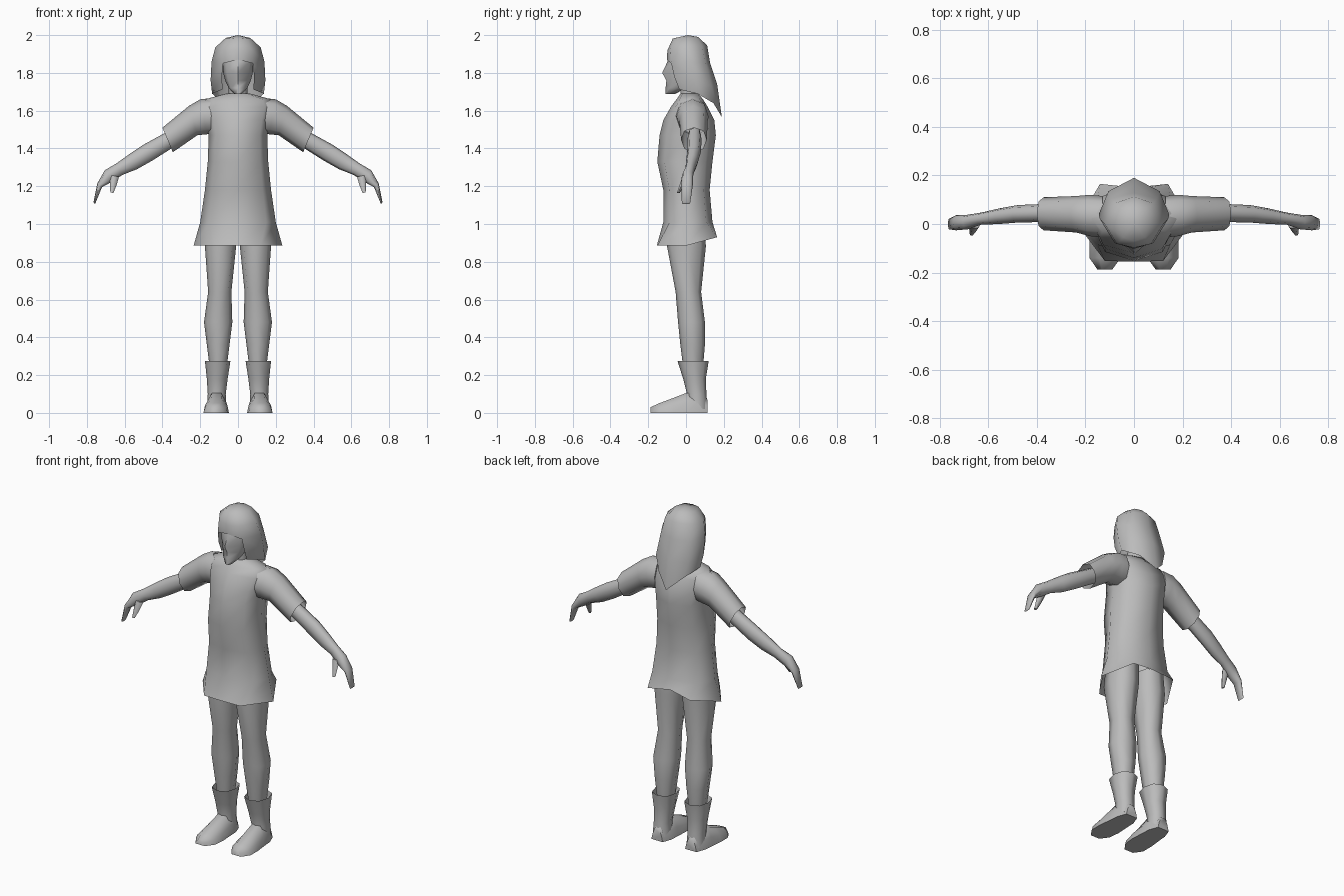
import bpy, bmesh, math
from mathutils import Vector

if "Cube" in bpy.data.objects:
    bpy.data.objects.remove(bpy.data.objects["Cube"])

grey = bpy.data.materials.new("plain_grey")
grey.diffuse_color = (0.5, 0.5, 0.5, 1)
grey.use_nodes = True
grey.node_tree.nodes["Principled BSDF"].inputs["Base Color"].default_value = grey.diffuse_color


def finish(name, bm, mirror=False, angle=60):
    bmesh.ops.remove_doubles(bm, verts=bm.verts, dist=0.0005)
    bmesh.ops.recalc_face_normals(bm, faces=bm.faces)
    me = bpy.data.meshes.new(name)
    bm.to_mesh(me)
    bm.free()
    me.materials.append(grey)
    ob = bpy.data.objects.new(name, me)
    bpy.context.collection.objects.link(ob)
    bpy.ops.object.select_all(action='DESELECT')
    bpy.context.view_layer.objects.active = ob
    ob.select_set(True)
    bpy.ops.object.shade_smooth_by_angle(angle=math.radians(angle))
    if mirror:
        m = ob.modifiers.new("mirror", 'MIRROR')
        m.merge_threshold = 0.0005
    return ob


def ring(c, u, v, n=8, power=1.0):
    """Closed section around c with half axes u and v; power below 1 squares it."""
    c, u, v = Vector(c), Vector(u), Vector(v)
    f = lambda t: math.copysign(abs(t) ** power, t) if abs(t) > 1e-6 else 0
    return [c + u * f(math.cos(2 * math.pi * i / n)) + v * f(math.sin(2 * math.pi * i / n))
            for i in range(n)]


def flat(z, x0, x1, y0, y1, n=8, power=0.85):
    """Horizontal section filling a box."""
    return ring(((x0 + x1) / 2, (y0 + y1) / 2, z), ((x1 - x0) / 2, 0, 0),
                (0, (y1 - y0) / 2, 0), n, power)


def limb(xt, zt, xb, zb, y, d, n=8):
    """Section across an arm, from its upper to its lower outline point."""
    return ring(((xt + xb) / 2, y, (zt + zb) / 2), ((xt - xb) / 2, 0, (zt - zb) / 2),
                (0, d, 0), n, 0.9)


def loft(name, rings, start=False, end=False, mirror=False, angle=60):
    bm = bmesh.new()
    rows = [[bm.verts.new(p) for p in r] for r in rings]
    n = len(rows[0])
    for a, b in zip(rows, rows[1:]):
        for i in range(n):
            j = (i + 1) % n
            bm.faces.new((a[i], a[j], b[j], b[i]))
    if start:
        bm.faces.new(rows[0])
    if end:
        bm.faces.new(rows[-1])
    return finish(name, bm, mirror, angle)


# Tunic body: flared hem, narrow waist, sloped shoulders
hem = [Vector(p) for p in ((.235, 0, .885), (.14, .165, .93), (0, .15, .95), (-.14, .165, .93),
                           (-.235, 0, .885), (-.12, -.152, .885), (0, -.155, .885), (.12, -.152, .885))]
body = [hem] + [flat(z, -w, w, a, b) for z, w, a, b in (
    (1.01, .20, -.12, .14), (1.18, .175, -.12, .125), (1.33, .16, -.152, .14),
    (1.47, .155, -.14, .158), (1.55, .17, -.12, .15), (1.62, .19, -.08, .115),
    (1.66, .175, -.05, .09), (1.69, .065, -.03, .065))]
loft("tunic", body, end=True)

# Short sleeves
loft("sleeve", [limb(*s) for s in (
    (.13, 1.668, .13, 1.48, .03, .085), (.20, 1.66, .165, 1.475, .035, .085),
    (.26, 1.625, .215, 1.47, .04, .075), (.40, 1.51, .345, 1.38, .042, .068))],
    start=True, mirror=True)

# Forearm and curved hand
loft("forearm_and_hand", [limb(*s) for s in (
    (.34, 1.51, .30, 1.43, .045, .035), (.40, 1.475, .36, 1.395, .045, .037),
    (.50, 1.42, .455, 1.335, .042, .036), (.575, 1.37, .535, 1.29, .032, .032),
    (.645, 1.32, .612, 1.26, .022, .025), (.705, 1.285, .665, 1.225, .008, .03),
    (.745, 1.215, .72, 1.195, .005, .031), (.765, 1.115, .757, 1.105, 0, .022))],
    start=True, end=True, mirror=True)
loft("thumb", [limb(*s, 6) for s in (
    (.68, 1.26, .63, 1.25, .0, .018), (.678, 1.215, .643, 1.205, -.02, .014),
    (.676, 1.168, .66, 1.163, -.04, .008))], start=True, end=True, mirror=True)

# Legs
loft("leg", [flat(*s) for s in (
    (1.0, .01, .165, -.09, .10), (.88, .01, .175, -.10, .105), (.64, .035, .158, -.055, .08),
    (.48, .03, .18, -.042, .10), (.36, .045, .165, -.03, .10), (.24, .06, .15, -.015, .09))],
    start=True, end=True, mirror=True)

# Boot shafts, narrowing to the ankle, then the foot as one sloping loft
loft("boot_shaft", [flat(*s) for s in (
    (.275, .04, .175, -.045, .12), (.18, .055, .165, -.015, .105),
    (.10, .065, .16, .005, .108), (.02, .06, .165, .0, .115))], end=True, mirror=True)


def foot_section(y, x0, x1, top):
    return [Vector(p) for p in ((x0, y, 0), (x0 + .008, y, top * .5), (x0 * .7 + x1 * .3, y, top),
                                (x0 * .3 + x1 * .7, y, top), (x1 - .008, y, top * .5), (x1, y, 0))]


loft("foot", [foot_section(*s) for s in (
    (.115, .075, .15, .07), (.06, .055, .17, .11), (.0, .052, .175, .105),
    (-.07, .048, .183, .078), (-.14, .055, .183, .052), (-.188, .09, .15, .03))],
    start=True, end=True, mirror=True)

# Neck and face
loft("neck", [flat(z, -.05, .05, -.03, .06) for z in (1.64, 1.78)])
face = []
for z, w, front, back, nose in ((1.687, .018, -.108, -.06, 0), (1.72, .05, -.098, .0, .01),
                                (1.76, .068, -.09, .06, .014), (1.80, .078, -.09, .08, .036),
                                (1.86, .082, -.092, .09, .006), (1.92, .08, -.08, .08, 0)):
    r = flat(z, -w, w, front, back, 8, .8)
    r[6].y -= nose
    face.append(r)
loft("face", face, start=True, end=True)

# Hair: half a cap from the forehead to the back, with a long pointed fall behind
rows = [
    [(0, .01, 2.0)] * 5,
    [(0, -.07, 1.982), (.045, -.055, 1.985), (.065, .01, 1.985), (.045, .06, 1.985), (0, .065, 1.99)],
    [(0, -.098, 1.92), (.07, -.082, 1.925), (.12, .0, 1.935), (.08, .085, 1.94), (0, .112, 1.945)],
    [(0, -.102, 1.87), (.08, -.078, 1.85), (.14, .02, 1.86), (.095, .105, 1.85), (0, .128, 1.85)],
    [None, (.085, -.062, 1.78), (.145, .04, 1.76), (.105, .135, 1.73), (0, .165, 1.74)],
    [None, (.082, -.035, 1.712), (.137, .06, 1.69), (.08, .145, 1.64), (0, .19, 1.565)]]
bm = bmesh.new()
for a, b in zip(rows, rows[1:]):
    for i in range(4):
        pts = [a[i], a[i + 1], b[i + 1], b[i]]
        if None not in pts:
            pts = list(dict.fromkeys(pts))
            bm.faces.new([bm.verts.new(p) for p in pts])
finish("hair", bm, mirror=True)
